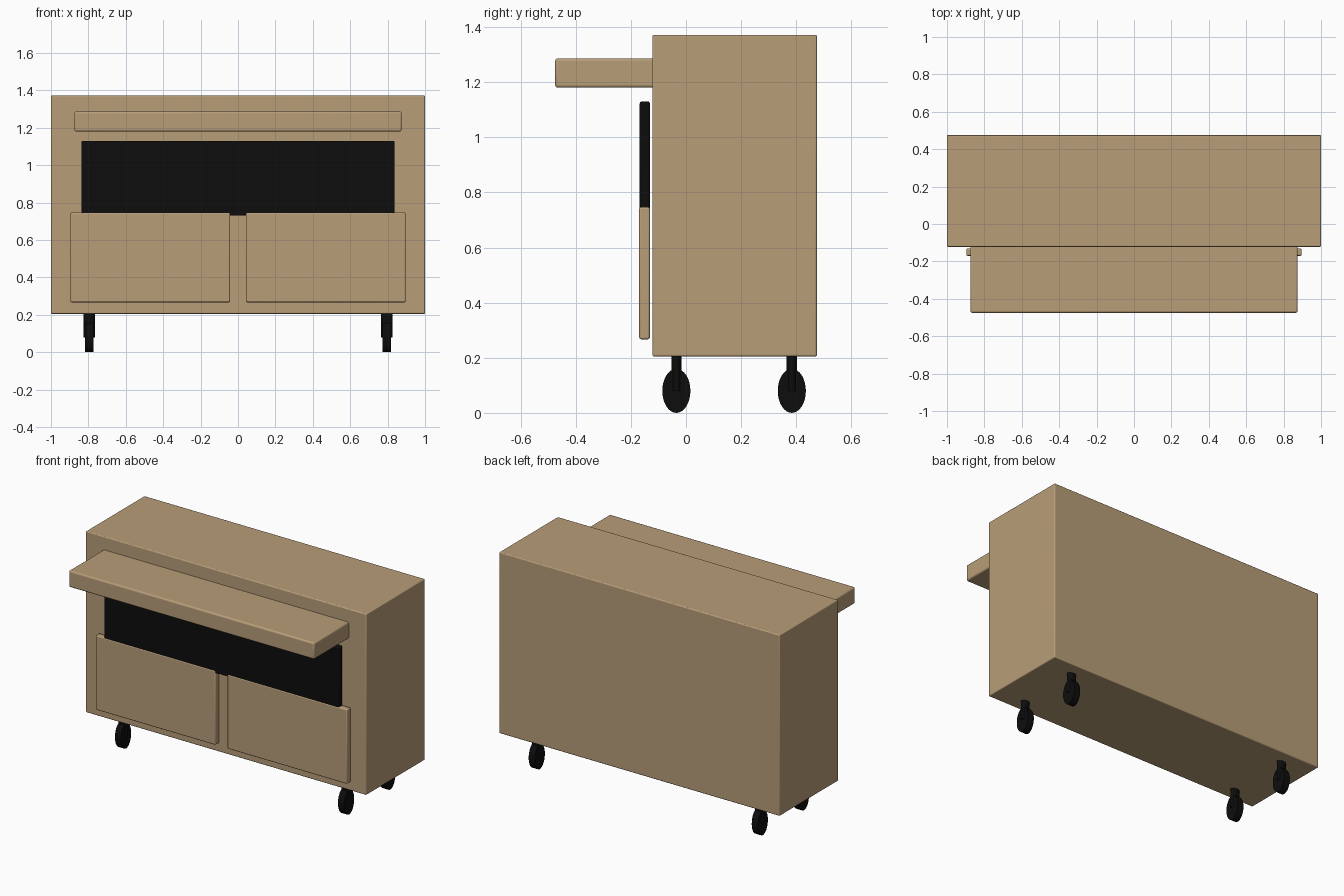
import bpy

cube = bpy.data.objects.get("Cube")
if cube:
    bpy.data.objects.remove(cube, do_unlink=True)


def make_material(name, color):
    mat = bpy.data.materials.new(name)
    mat.use_nodes = True
    mat.diffuse_color = color
    mat.node_tree.nodes["Principled BSDF"].inputs["Base Color"].default_value = color
    return mat


wood = make_material("tan wood", (0.48, 0.34, 0.19, 1))
black = make_material("black", (0.004, 0.004, 0.004, 1))


def finish(obj, name, mat):
    obj.name = name
    obj.data.materials.append(mat)
    bpy.ops.object.transform_apply(location=False, rotation=True, scale=True)


def box(name, xs, ys, zs, mat, bevel):
    """Bevelled box spanning the given ranges."""
    spans = (xs, ys, zs)
    bpy.ops.mesh.primitive_cube_add(size=1, location=[sum(s) / 2 for s in spans])
    obj = bpy.context.object
    obj.scale = [s[1] - s[0] for s in spans]
    finish(obj, name, mat)
    mod = obj.modifiers.new("Rounded edges", 'BEVEL')
    mod.width = bevel
    mod.segments = 3
    bpy.ops.object.shade_smooth_by_angle()


def cylinder(name, location, size, rotation, mat):
    """Round part with its axis along local z."""
    bpy.ops.mesh.primitive_cylinder_add(vertices=32, radius=0.5, depth=1,
                                        location=location, rotation=rotation)
    obj = bpy.context.object
    obj.scale = size
    finish(obj, name, mat)
    bpy.ops.object.shade_smooth_by_angle()


# Cabinet and push shelf
box("cabinet_body", (-1, 1), (-0.122, 0.475), (0.205, 1.372), wood, 0.006)
box("front_shelf", (-0.875, 0.875), (-0.475, -0.11), (1.18, 1.287), wood, 0.01)

# Dark upper panel and the two doors
box("dark_panel", (-0.837, 0.837), (-0.168, -0.131), (0.73, 1.13), black, 0.007)
for side, sign in (("left", 1), ("right", -1)):
    xs = sorted((sign * 0.042, sign * 0.896))
    box(side + "_door", xs, (-0.17, -0.131), (0.267, 0.747), wood, 0.007)

# Four casters, each an oval wheel with a short stem
for side, x in (("left", 0.795), ("right", -0.795)):
    for end, y in (("front", -0.035), ("rear", 0.384)):
        label = end + "_" + side
        cylinder(label + "_stem", (x, y, 0.145), (0.06, 0.037, 0.13), (0, 0, 0), black)
        cylinder(label + "_wheel", (x, y, 0.08), (0.16, 0.102, 0.044), (0, 1.5708, 0), black)
